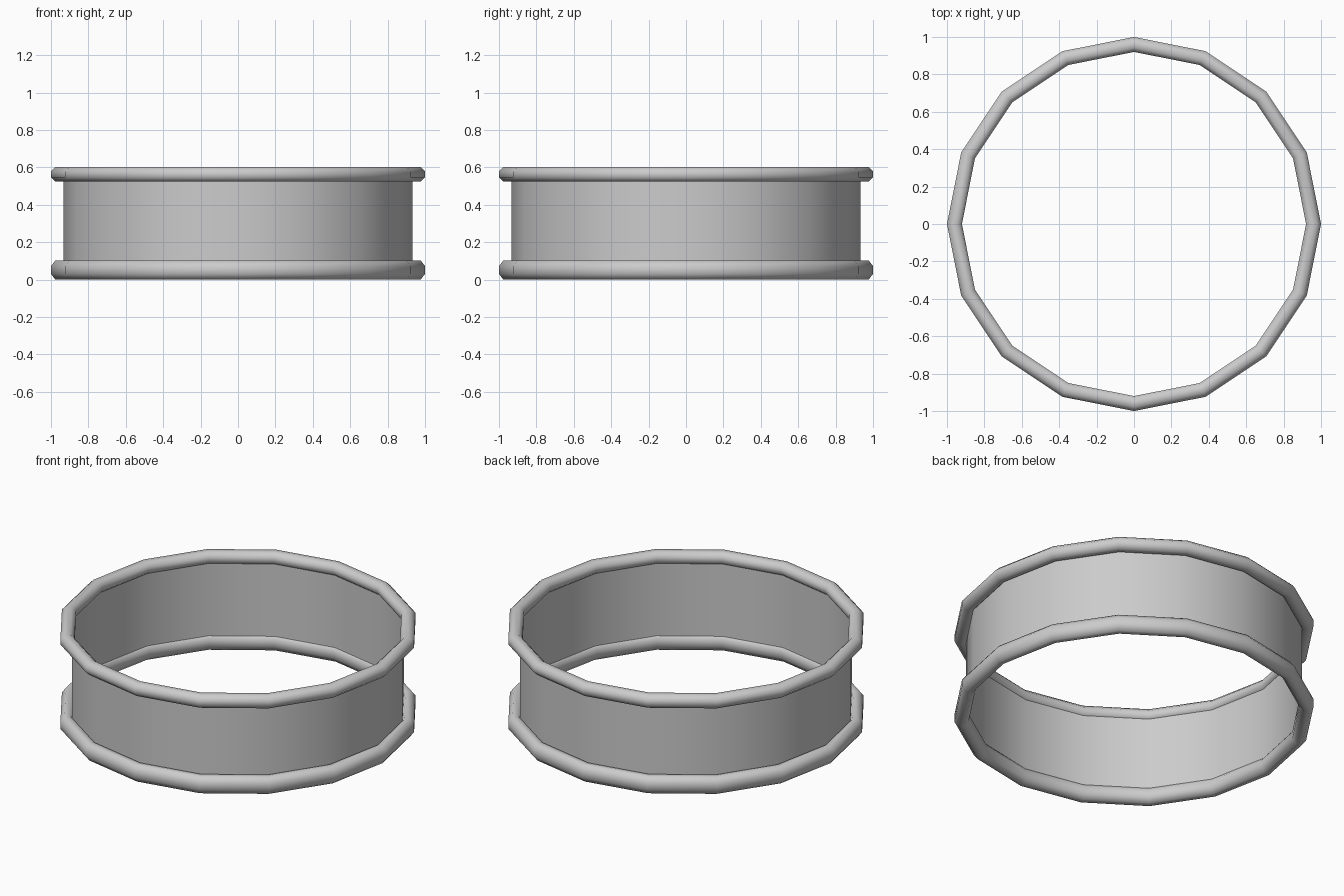
import bpy, bmesh
from math import sin, cos, pi

if "Cube" in bpy.data.objects:
    bpy.data.objects.remove(bpy.data.objects["Cube"])

SIDES = 16


def lathe(name, profile, closed):
    """Revolve an (r, z) profile around z in 16 flat sides, smooth shaded."""
    bm = bmesh.new()
    rings = []
    for i in range(SIDES):
        a = 2 * pi * i / SIDES
        rings.append([bm.verts.new((r * cos(a), r * sin(a), z)) for r, z in profile])
    n = len(profile)
    for i in range(SIDES):
        a, b = rings[i], rings[(i + 1) % SIDES]
        for j in range(n if closed else n - 1):
            k = (j + 1) % n
            bm.faces.new((a[j], b[j], b[k], a[k]))
    bmesh.ops.recalc_face_normals(bm, faces=bm.faces)
    for f in bm.faces:
        f.smooth = True
    mesh = bpy.data.meshes.new(name)
    bm.to_mesh(mesh)
    bm.free()
    obj = bpy.data.objects.new(name, mesh)
    bpy.context.collection.objects.link(obj)
    return obj


def tube(r, z, half_w, half_h):
    """Eight-sided tube section with flat top, bottom and sides."""
    s = 1 / cos(pi / 8)
    angles = [pi / 8 + k * pi / 4 for k in range(8)]
    return [(r + half_w * s * cos(t), z + half_h * s * sin(t)) for t in angles]


# Thin band wall
lathe("band_wall", [(0.934, 0.05), (0.934, 0.56)], False)

# Rolled rims
lathe("lower_rim", tube(0.96, 0.051, 0.04, 0.051), True)
lathe("upper_rim", tube(0.96, 0.562, 0.04, 0.039), True)
